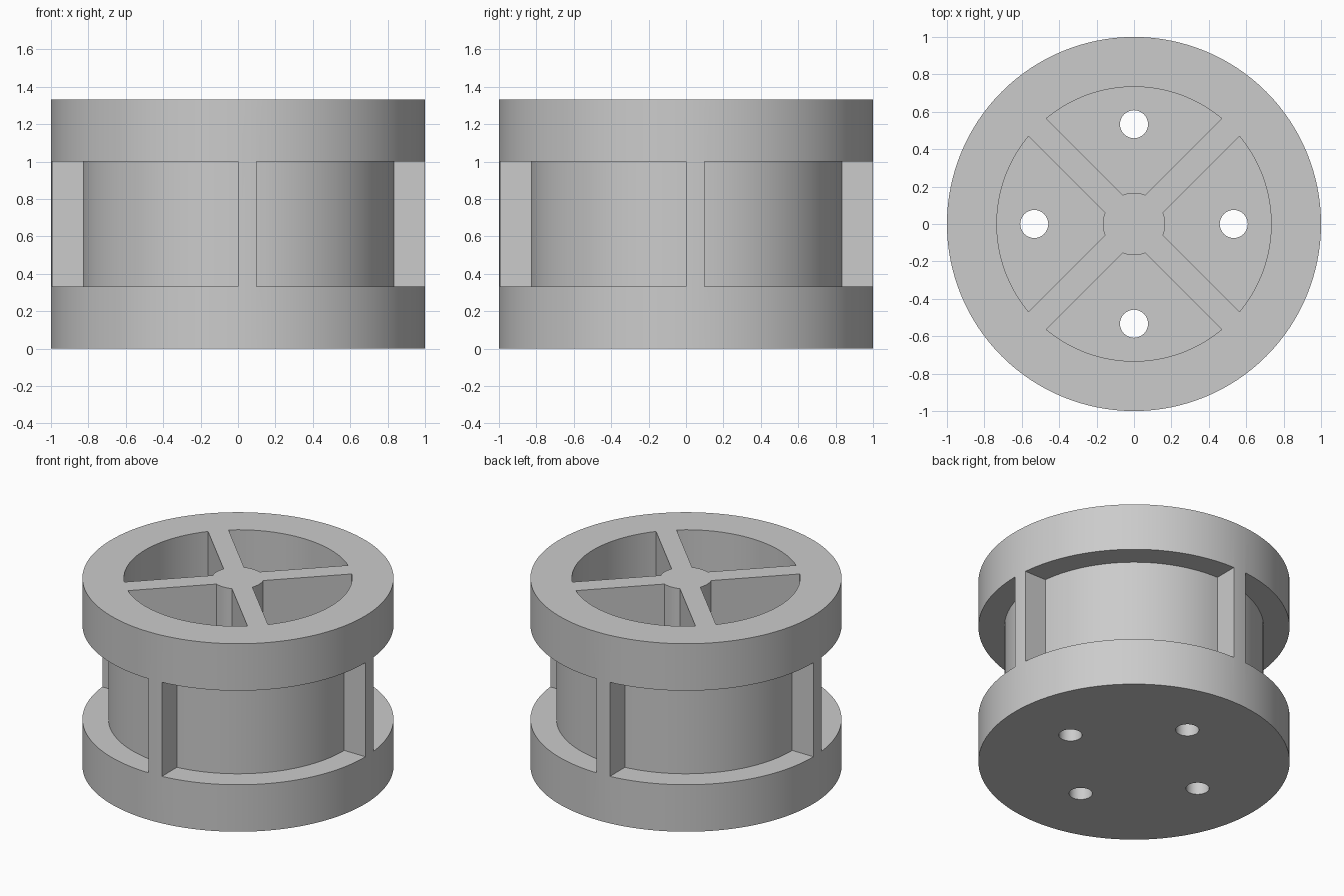
import bpy, bmesh
from math import sin, cos, asin, pi
from mathutils import Matrix

default = bpy.data.objects.get("Cube")
if default:
    bpy.data.objects.remove(default)

UNIT = 1 / 15
HEIGHT = 20 * UNIT
HUB, POCKET, CORE = 2.5 * UNIT, 11 * UNIT, 12.5 * UNIT
HALF_SPOKE, RIB = UNIT, 1.5 * UNIT
FLOOR = 3 * UNIT

grey = bpy.data.materials.new("light grey plastic")
grey.use_nodes = True
color = (0.6, 0.6, 0.6, 1)
grey.diffuse_color = color
grey.node_tree.nodes["Principled BSDF"].inputs["Base Color"].default_value = color


def arc(radius, start, end, steps, cx=0.0, cy=0.0):
    angles = [start + (end - start) * i / steps for i in range(steps + 1)]
    return [(cx + radius * cos(a), cy + radius * sin(a)) for a in angles]


def prism(name, outline, z0, z1, turn=0.0):
    """Extrude a flat outline from z0 to z1, turned about the z axis."""
    bm = bmesh.new()
    base = bm.faces.new([bm.verts.new((x, y, z0)) for x, y in outline])
    up = bmesh.ops.extrude_face_region(bm, geom=[base])
    verts = [v for v in up["geom"] if isinstance(v, bmesh.types.BMVert)]
    bmesh.ops.translate(bm, verts=verts, vec=(0, 0, z1 - z0))
    bmesh.ops.rotate(bm, verts=bm.verts, matrix=Matrix.Rotation(turn, 3, "Z"))
    bmesh.ops.recalc_face_normals(bm, faces=bm.faces)
    mesh = bpy.data.meshes.new(name)
    bm.to_mesh(mesh)
    bm.free()
    mesh.materials.append(grey)
    obj = bpy.data.objects.new(name, mesh)
    bpy.context.collection.objects.link(obj)
    return obj


def circle(radius, steps, cx=0.0):
    return arc(radius, 0, 2 * pi, steps, cx)[:-1]


# Solid drum
drum = prism("spoked_drum", circle(1, 128), 0, HEIGHT)

# Outer recess between two ribs
rib_angle = -pi / 2 + asin(RIB / CORE)
slot = arc(CORE, rib_angle, 0, 32) + [(1.2, 0), (1.2, -1.2), (RIB, -1.2)]

# Pocket between two diagonal spokes
outer = pi / 4 - asin(HALF_SPOKE / POCKET)
inner = pi / 4 - asin(HALF_SPOKE / HUB)
pocket = arc(POCKET, -outer, outer, 32) + arc(HUB, inner, -inner, 8)

# Repeat each cut around the drum
cutters = []
for i in range(4):
    turn = i * pi / 2
    cutters += [
        prism("slot_cutter", slot, 5 * UNIT, 15 * UNIT, turn),
        prism("pocket_cutter", pocket, FLOOR, HEIGHT + 0.1, turn),
        prism("hole_cutter", circle(0.075, 32, 8 * UNIT), -0.1, FLOOR + 0.1, turn),
    ]

bpy.ops.object.select_all(action="DESELECT")
drum.select_set(True)
bpy.context.view_layer.objects.active = drum
for cutter in cutters:
    cutter.hide_render = True
    cut = drum.modifiers.new("cut", "BOOLEAN")
    cut.operation = "DIFFERENCE"
    cut.solver = "EXACT"
    cut.object = cutter
    bpy.ops.object.modifier_apply(modifier=cut.name)
    bpy.data.objects.remove(cutter)

bpy.ops.object.shade_smooth_by_angle(angle=pi / 6)
